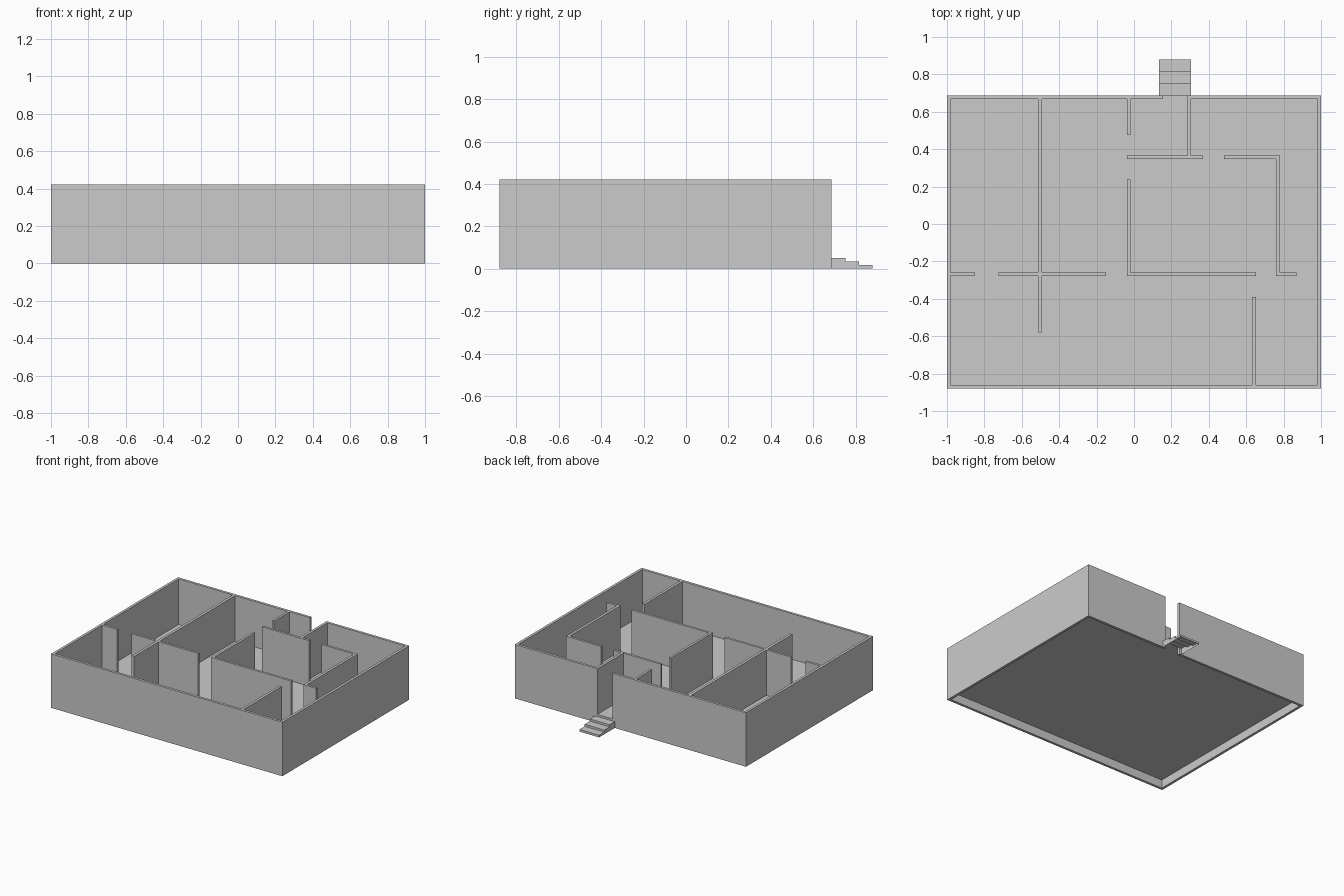
import bpy, bmesh

if "Cube" in bpy.data.objects:
    bpy.data.objects.remove(bpy.data.objects["Cube"])

TOP, FLOOR = 0.422, 0.066          # wall top and floor level
X, Y0, Y1, T = 1.0, -0.88, 0.687, 0.02   # outer footprint and wall thickness
DOOR0, DOOR1 = 0.155, 0.285        # entrance opening


def finish(name, bm):
    me = bpy.data.meshes.new(name)
    bm.to_mesh(me)
    bm.free()
    ob = bpy.data.objects.new(name, me)
    bpy.context.collection.objects.link(ob)
    return ob


def prism(name, pts, z0, z1, bottom=True):
    """Vertical prism from a plan outline."""
    bm = bmesh.new()
    base = bm.faces.new([bm.verts.new((x, y, z0)) for x, y in pts])
    res = bmesh.ops.extrude_face_region(bm, geom=[base], use_keep_orig=True)
    for v in res["geom"]:
        if isinstance(v, bmesh.types.BMVert):
            v.co.z = z1
    bmesh.ops.recalc_face_normals(bm, faces=bm.faces)
    if not bottom:
        bmesh.ops.delete(bm, geom=[base], context='FACES_ONLY')
    return finish(name, bm)


def wall(name, x0, x1, y0, y1):
    prism(name, [(x0, y0), (x1, y0), (x1, y1), (x0, y1)], FLOOR, TOP, bottom=False)


# Outer wall: one ring, broken by the entrance
prism("outer_wall", [
    (DOOR0, Y1), (-X, Y1), (-X, Y0), (X, Y0), (X, Y1), (DOOR1, Y1),
    (DOOR1, Y1 - T), (X - T, Y1 - T), (X - T, Y0 + T),
    (-X + T, Y0 + T), (-X + T, Y1 - T), (DOOR0, Y1 - T)], 0, TOP)

# Floor sheet, running out through the entrance
bm = bmesh.new()
bm.faces.new([bm.verts.new((x, y, FLOOR)) for x, y in [
    (-X + T, Y0 + T), (X - T, Y0 + T), (X - T, Y1 - T), (DOOR1, Y1 - T),
    (DOOR1, Y1), (DOOR0, Y1), (DOOR0, Y1 - T), (-X + T, Y1 - T)]])
finish("floor", bm)

# Interior partitions: x0, x1, y0, y1
for name, dims in {
    "long_partition": (-0.513, -0.492, -0.58, Y1 - T),
    "left_stub": (-X + T, -0.85, -0.278, -0.26),
    "cross_wall_left": (-0.725, -0.513, -0.278, -0.26),
    "cross_wall_right": (-0.492, -0.15, -0.278, -0.26),
    "middle_room_front": (-0.038, 0.652, -0.278, -0.26),
    "middle_room_left": (-0.038, -0.02, -0.26, 0.237),
    "hall_stub": (-0.038, -0.02, 0.475, Y1 - T),
    "hall_front": (-0.038, 0.37, 0.348, 0.366),
    "hall_right": (0.285, 0.305, 0.366, Y1 - T),
    "middle_room_back": (0.48, 0.78, 0.348, 0.366),
    "middle_room_right": (0.76, 0.78, -0.26, 0.348),
    "right_stub": (0.76, 0.868, -0.278, -0.26),
    "front_right_partition": (0.632, 0.652, Y0 + T, -0.39),
}.items():
    wall(name, *dims)

# Entrance steps: stepped profile swept across x, open underneath
S0, S1, RUN, RISE, N = 0.135, 0.305, 0.0645, 0.0165, 3
profile = [(Y1 + N * RUN, 0)]
for i in range(N):
    y, z = Y1 + (N - i) * RUN, (i + 1) * RISE
    profile += [(y, z), (y - RUN, z)]
bm = bmesh.new()
left = [bm.verts.new((S0, y, z)) for y, z in profile]
right = [bm.verts.new((S1, y, z)) for y, z in profile]
for i in range(len(profile) - 1):
    bm.faces.new((left[i], right[i], right[i + 1], left[i + 1]))
for side, x in ((left, S0), (right, S1)):
    bm.faces.new(side + [bm.verts.new((x, Y1, 0))])
bmesh.ops.recalc_face_normals(bm, faces=bm.faces)
finish("entrance_steps", bm)

# Riser from the top step to the floor
bm = bmesh.new()
bm.faces.new([bm.verts.new(p) for p in [
    (DOOR1, Y1, N * RISE), (DOOR0, Y1, N * RISE), (DOOR0, Y1, FLOOR), (DOOR1, Y1, FLOOR)]])
finish("threshold", bm)
